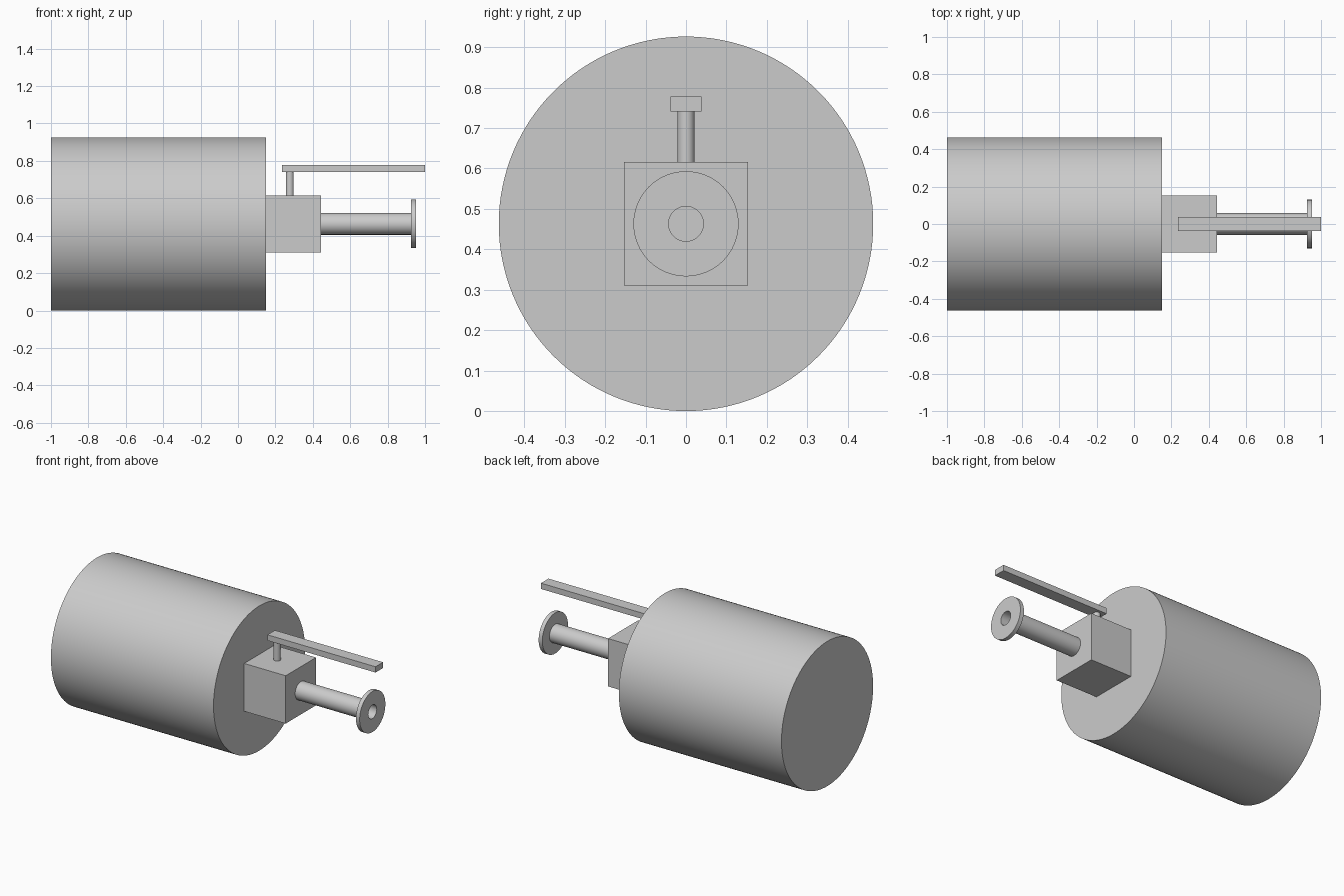
import bpy
import bmesh
import math
from mathutils import Matrix, Vector

if "Cube" in bpy.data.objects:
    bpy.data.objects.remove(bpy.data.objects["Cube"], do_unlink=True)

AXIS_Z = 0.463  # height of the shared centre line

grey = bpy.data.materials.new("plain_grey")
grey.use_nodes = True
grey.diffuse_color = (0.6, 0.6, 0.6, 1)
grey.node_tree.nodes["Principled BSDF"].inputs["Base Color"].default_value = (0.6, 0.6, 0.6, 1)


def finish(name, bm, smooth=False):
    bmesh.ops.recalc_face_normals(bm, faces=bm.faces)
    mesh = bpy.data.meshes.new(name)
    bm.to_mesh(mesh)
    bm.free()
    mesh.materials.append(grey)
    obj = bpy.data.objects.new(name, mesh)
    bpy.context.collection.objects.link(obj)
    if smooth:
        bpy.ops.object.select_all(action='DESELECT')
        obj.select_set(True)
        bpy.context.view_layer.objects.active = obj
        bpy.ops.object.shade_smooth_by_angle(angle=math.radians(30))
    return obj


def box(name, low, high):
    low, high = Vector(low), Vector(high)
    bm = bmesh.new()
    bmesh.ops.create_cube(bm, size=1, matrix=Matrix.Translation((low + high) / 2)
                          @ Matrix.Diagonal((high - low).to_4d()))
    finish(name, bm)


def rod(name, start, end, radius, sides):
    start, end = Vector(start), Vector(end)
    span = end - start
    turn = span.to_track_quat('Z', 'Y').to_matrix().to_4x4()
    bm = bmesh.new()
    bmesh.ops.create_cone(bm, cap_ends=True, segments=sides, radius1=radius, radius2=radius,
                          depth=span.length, matrix=Matrix.Translation((start + end) / 2) @ turn)
    finish(name, bm, True)


def lathe_x(name, profile, sides):
    # Spin (x, radius) points around the centre line
    bm = bmesh.new()
    verts = [bm.verts.new((x, 0, AXIS_Z + r)) for x, r in profile]
    edges = [bm.edges.new(pair) for pair in zip(verts, verts[1:])]
    bmesh.ops.spin(bm, geom=verts + edges, cent=(0, 0, AXIS_Z), axis=(1, 0, 0),
                   angle=math.tau, steps=sides, use_duplicate=False)
    bmesh.ops.remove_doubles(bm, verts=bm.verts, dist=0.0001)
    finish(name, bm, True)


# Large drum and the square valve block on its end
rod("tank", (-1, 0, AXIS_Z), (0.151, 0, AXIS_Z), AXIS_Z, 128)
box("valve_block", (0.14, -0.153, AXIS_Z - 0.153), (0.445, 0.153, AXIS_Z + 0.153))

# Hollow outlet pipe with its end flange
lathe_x("outlet_pipe_with_flange",
        [(0.446, 0.043), (0.44, 0.058), (0.926, 0.058), (0.926, 0.13),
         (0.952, 0.13), (0.952, 0.043), (0.446, 0.043)], 64)

# Lever handle on a short stem
rod("lever_stem", (0.277, 0, 0.61), (0.277, 0, 0.745), 0.021, 48)
box("lever_handle", (0.235, -0.038, 0.741), (1, 0.038, 0.778))
